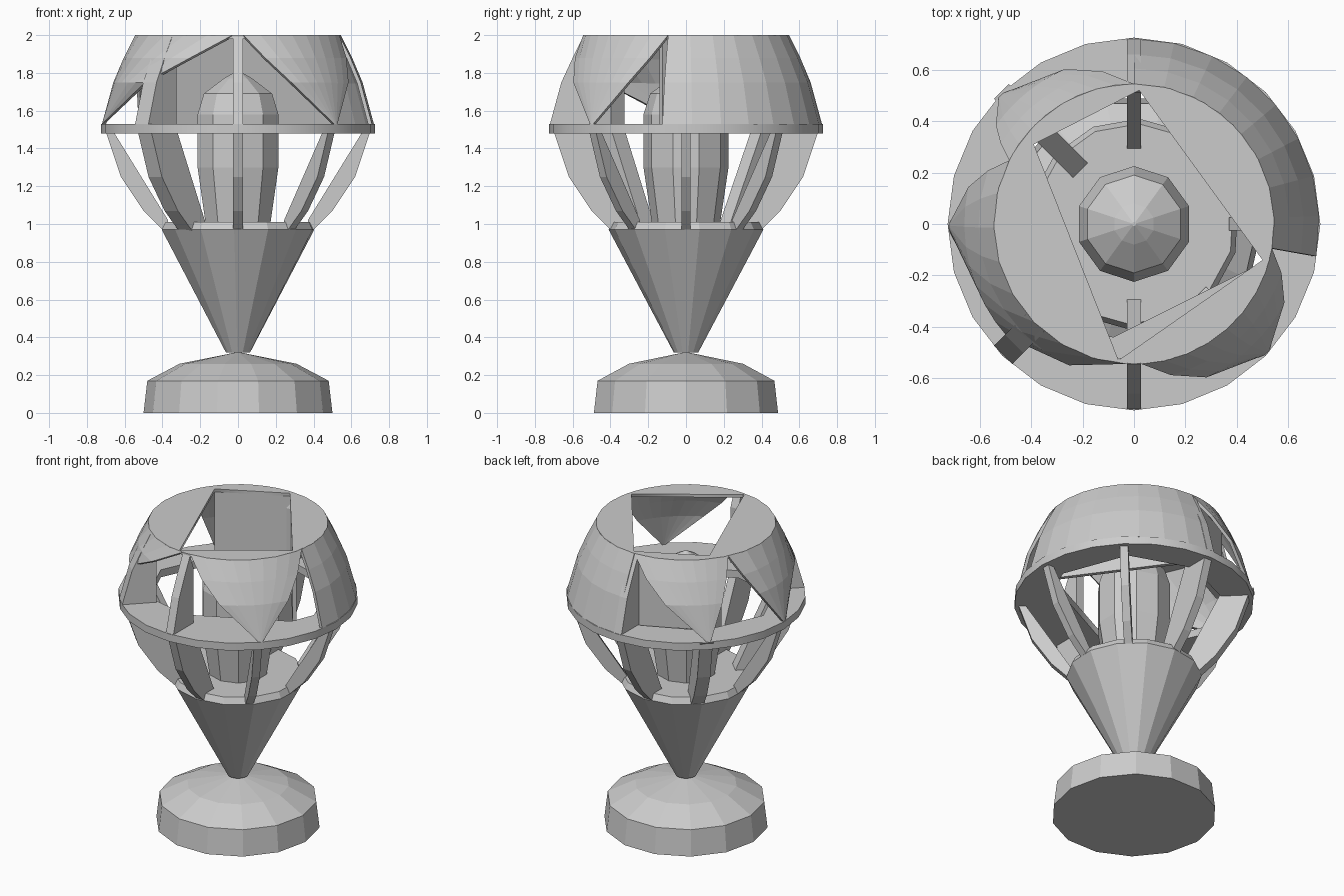
import bpy
from math import cos, sin, radians

if "Cube" in bpy.data.objects:
    bpy.data.objects.remove(bpy.data.objects["Cube"])


def make(name, verts, faces):
    me = bpy.data.meshes.new(name)
    me.from_pydata(verts, [], faces)
    me.update()
    ob = bpy.data.objects.new(name, me)
    bpy.context.collection.objects.link(ob)
    return ob


def polar(r, deg, z):
    return (r * cos(radians(deg)), r * sin(radians(deg)), z)


def lathe(name, profile, n, turn=0):
    """Closed faceted solid of revolution."""
    v = [polar(r, turn + 360 * i / n, z) for r, z in profile for i in range(n)]
    f = [(k * n + i, k * n + (i + 1) % n, (k + 1) * n + (i + 1) % n, (k + 1) * n + i)
         for k in range(len(profile) - 1) for i in range(n)]
    f.append(tuple(reversed(range(n))))
    f.append(tuple(range((len(profile) - 1) * n, len(profile) * n)))
    return make(name, v, f)


def prism(name, outline, offset):
    """Extrude a 3D outline along an offset vector."""
    n = len(outline)
    v = list(outline) + [tuple(a + b for a, b in zip(p, offset)) for p in outline]
    f = [tuple(reversed(range(n))), tuple(range(n, 2 * n))]
    f += [(i, (i + 1) % n, n + (i + 1) % n, n + i) for i in range(n)]
    return make(name, v, f)


def plate(name, radius, hole, z, thick, n=24):
    """Round plate pierced by a coarse polygonal hole."""
    outer = [polar(radius, 360 * i / n, 0)[:2] for i in range(n)]
    cu = bpy.data.curves.new(name, 'CURVE')
    cu.dimensions = '2D'
    cu.fill_mode = 'BOTH'
    cu.extrude = thick / 2
    for pts in (outer, hole):
        s = cu.splines.new('POLY')
        s.points.add(len(pts) - 1)
        for p, (x, y) in zip(s.points, pts):
            p.co = (x, y, 0, 1)
        s.use_cyclic_u = True
    ob = bpy.data.objects.new(name, cu)
    ob.location.z = z
    bpy.context.collection.objects.link(ob)
    return ob


BAND = [(0.545, 2.0), (0.605, 1.88), (0.66, 1.75), (0.72, 1.53)]


def panel(name, top, bottom, n=8):
    """Piece of the upper shell between two angle ranges."""
    v, f = [], []
    for r, z in BAND:
        t = (2.0 - z) / 0.47
        a, b = (top[k] + (bottom[k] - top[k]) * t for k in (0, 1))
        v += [polar(r, a + (b - a) * i / n, z) for i in range(n + 1)]
    for k in range(len(BAND) - 1):
        for i in range(n):
            p = k * (n + 1) + i
            f.append((p, p + n + 1, p + n + 2, p + 1))
    ob = make(name, v, f)
    m = ob.modifiers.new("thickness", 'SOLIDIFY')
    m.thickness = 0.02
    m.offset = -1
    return ob


def rib(name, angle, profile, width):
    """Radial blade from an (r, z) outline."""
    tx, ty = -sin(radians(angle)), cos(radians(angle))
    h = width / 2
    pts = []
    for r, z in profile:
        x, y, _ = polar(r, angle, z)
        pts.append((x - tx * h, y - ty * h, z))
    prism(name, pts, (tx * width, ty * width, 0))


# Base, stem cone and flame
lathe("base", [(0.5, 0), (0.48, 0.17), (0.31, 0.26), (0.012, 0.32)], 14)
lathe("cone_bowl", [(0.065, 0.32), (0.41, 0.97), (0.39, 1.01)], 14, 10)
lathe("flame", [(0.18, 1.0), (0.225, 1.3), (0.225, 1.58), (0.19, 1.69), (0.08, 1.77), (0.008, 1.81)], 10, 18)

# Ribs: deep full-height blades, and thin lower slivers
low = [(0.38, 0.95), (0.5, 1.07), (0.62, 1.25), (0.70, 1.49)]
deep = low + [(0.72, 1.53), (0.66, 1.75), (0.6, 1.88), (0.545, 1.99),
              (0.51, 1.9), (0.51, 1.5), (0.29, 1.0)]
for a in (90, 270):
    rib(f"deep_rib_{a}", a, deep, 0.055)
rib("deep_rib_225", 225, deep, 0.10)
rib("deep_rib_135", 135, low + [(0.73, 1.53), (0.53, 1.5), (0.29, 1.0)], 0.08)
for a in (0, 45, 180, 315):
    rib(f"thin_rib_{a}", a, low + [(0.66, 1.49), (0.37, 1.02)], 0.05)

# Middle ring and top plate with their coarse openings
plate("middle_ring", 0.725,
      [(0, .56), (.4, .42), (.56, 0), (.5, -.15), (-.08, -.44), (-.42, -.36), (-.57, 0), (-.4, .38)],
      1.505, 0.05)
A, B, C, D = (-.39, .31), (.02, .52), (.5, -.14), (-.06, -.53)
plate("top_plate", 0.545, [A, B, C, D], 1.99, 0.02)

# Upper shell: one full panel and inverted triangles
panel("shell_right", (-10, 90), (-10, 90))
panel("shell_back_left", (90, 153), (135, 137))
panel("shell_left", (153, 267), (180, 182))
panel("shell_front_right", (273, 350), (315, 317))

# Inner walls dropping from the opening
for name, (p, q), off in (("inner_wall_back", (A, B), (-.02, .03, 0)),
                          ("inner_wall_right", (B, C), (.02, .015, 0))):
    prism(name, [(*p, 1.98), (*q, 1.98), (*q, 1.52), (*p, 1.52)], off)
